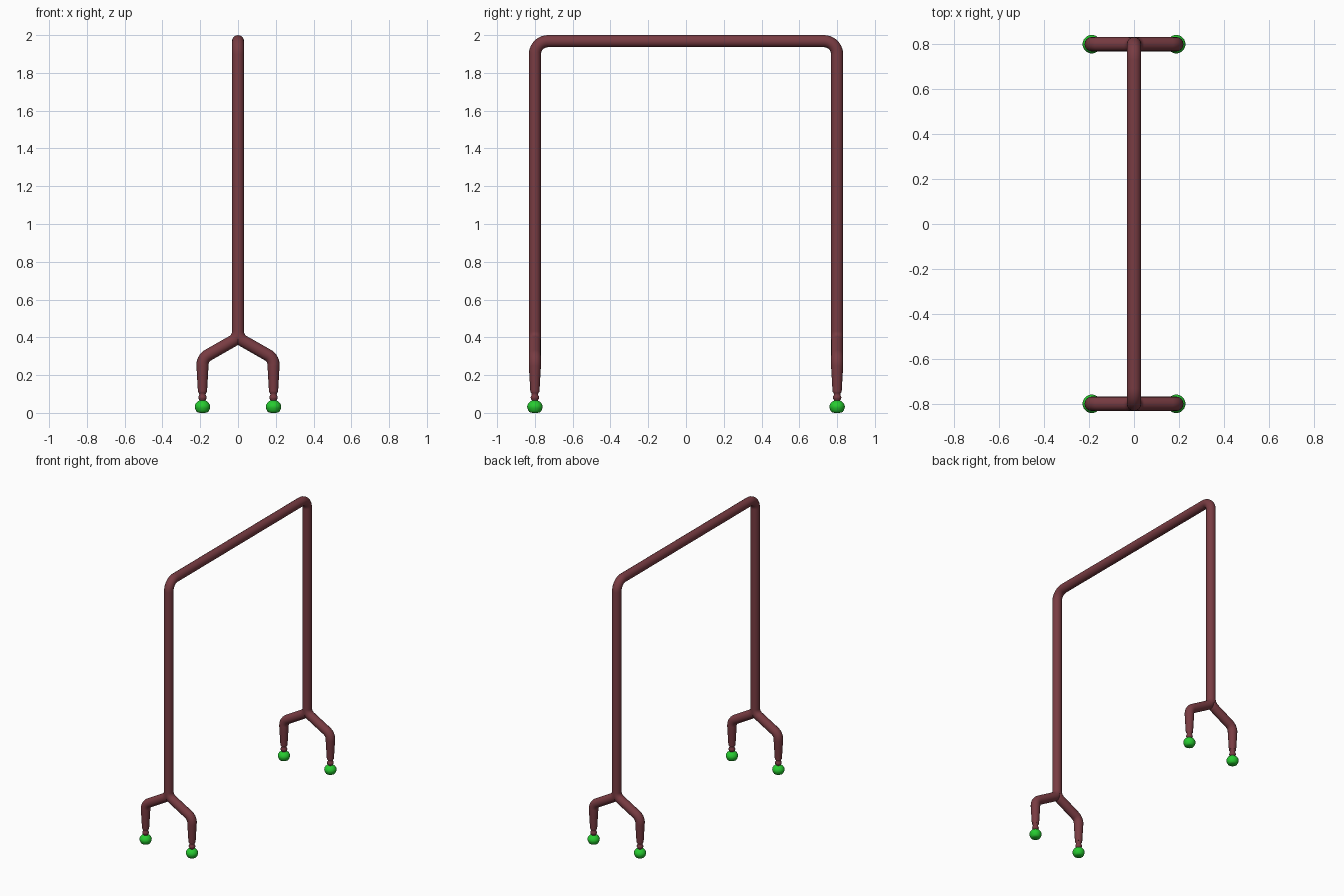
import bpy, bmesh, math
from mathutils import Vector

if "Cube" in bpy.data.objects:
    bpy.data.objects.remove(bpy.data.objects["Cube"])

R = 0.032           # tube radius
POST_Y = 0.8
LEG_X = 0.188
FORK_Z = 0.396


def material(name, color):
    m = bpy.data.materials.new(name)
    m.diffuse_color = color
    m.use_nodes = True
    m.node_tree.nodes["Principled BSDF"].inputs["Base Color"].default_value = m.diffuse_color
    return m


RED = material("dark_red", (0.19, 0.045, 0.055, 1))
GREEN = material("green", (0.02, 0.6, 0.03, 1))


def rounded(points, bend, steps=10):
    """Replace each inner corner of a path by a circular arc."""
    pts = [Vector(p) for p in points]
    out = [pts[0]]
    for a, c, b in zip(pts, pts[1:], pts[2:]):
        u, v = (a - c).normalized(), (b - c).normalized()
        half = u.angle(v) / 2
        centre = c + (u + v).normalized() * bend / math.sin(half)
        start = (c + u * bend / math.tan(half) - centre).normalized()
        end = (c + v * bend / math.tan(half) - centre).normalized()
        out += [centre + start.slerp(end, i / steps) * bend for i in range(steps + 1)]
    return out + [pts[-1]]


def tube(name, path, radius_at=lambda p: R):
    cu = bpy.data.curves.new(name, 'CURVE')
    cu.dimensions = '3D'
    cu.bevel_depth = 1.0
    cu.bevel_resolution = 6
    cu.use_fill_caps = True
    s = cu.splines.new('POLY')
    s.points.add(len(path) - 1)
    for sp, p in zip(s.points, path):
        sp.co = (*p, 1)
        sp.radius = radius_at(p)
    s.use_smooth = True
    cu.materials.append(RED)
    ob = bpy.data.objects.new(name, cu)
    bpy.context.collection.objects.link(ob)
    bpy.ops.object.select_all(action='DESELECT')
    ob.select_set(True)
    bpy.context.view_layer.objects.active = ob
    bpy.ops.object.convert(target='MESH')
    bpy.ops.object.shade_smooth_by_angle(angle=math.radians(50))


def lathe(name, profile, x, y, mat, seg=28):
    bm = bmesh.new()
    vs = [bm.verts.new((r, 0, z)) for r, z in profile]
    es = [bm.edges.new(e) for e in zip(vs, vs[1:])]
    bmesh.ops.spin(bm, geom=vs + es, cent=(0, 0, 0), axis=(0, 0, 1),
                   angle=math.tau, steps=seg, use_duplicate=False)
    bmesh.ops.remove_doubles(bm, verts=bm.verts, dist=1e-5)
    bmesh.ops.recalc_face_normals(bm, faces=bm.faces)
    me = bpy.data.meshes.new(name)
    bm.to_mesh(me)
    bm.free()
    me.shade_smooth()
    me.materials.append(mat)
    ob = bpy.data.objects.new(name, me)
    ob.location = (x, y, 0)
    bpy.context.collection.objects.link(ob)


# Main hoop: two posts and the top rail
top = 2.0 - R
tube("frame_hoop", rounded([(0, -POST_Y, 0.40), (0, -POST_Y, top),
                            (0, POST_Y, top), (0, POST_Y, 0.40)], 0.07))


# Legs narrow towards the foot
def taper(p):
    t = min(1, max(0, (0.25 - p.z) / 0.14))
    return R - 0.008 * t


NECK = [(0, 0.05), (0.014, 0.052), (0.016, 0.068), (0.021, 0.074), (0.0225, 0.081),
        (0.021, 0.088), (0.0165, 0.095), (0.018, 0.103), (0.023, 0.111), (0.024, 0.118), (0, 0.119)]
FOOT = [(0, 0), (0.022, 0.001), (0.031, 0.006), (0.036, 0.015), (0.040, 0.026),
        (0.041, 0.034), (0.039, 0.043), (0.033, 0.053), (0.024, 0.061), (0.014, 0.066), (0, 0.067)]

for end, y in (("front", -POST_Y), ("back", POST_Y)):
    for side, sx in (("left", -1), ("right", 1)):
        x = sx * LEG_X
        # Forked leg curving out of the post
        path = rounded([(0, y, FORK_Z + 0.036), (0, y, FORK_Z), (x, y, 0.289),
                        (x, y, 0.25)], 0.06)
        path += [Vector((x, y, z)) for z in (0.2, 0.15, 0.112)]
        tube(f"{end}_{side}_leg", path, taper)
        # Beaded neck and rubber foot
        lathe(f"{end}_{side}_neck", NECK, x, y, RED)
        lathe(f"{end}_{side}_foot", FOOT, x, y, GREEN)
